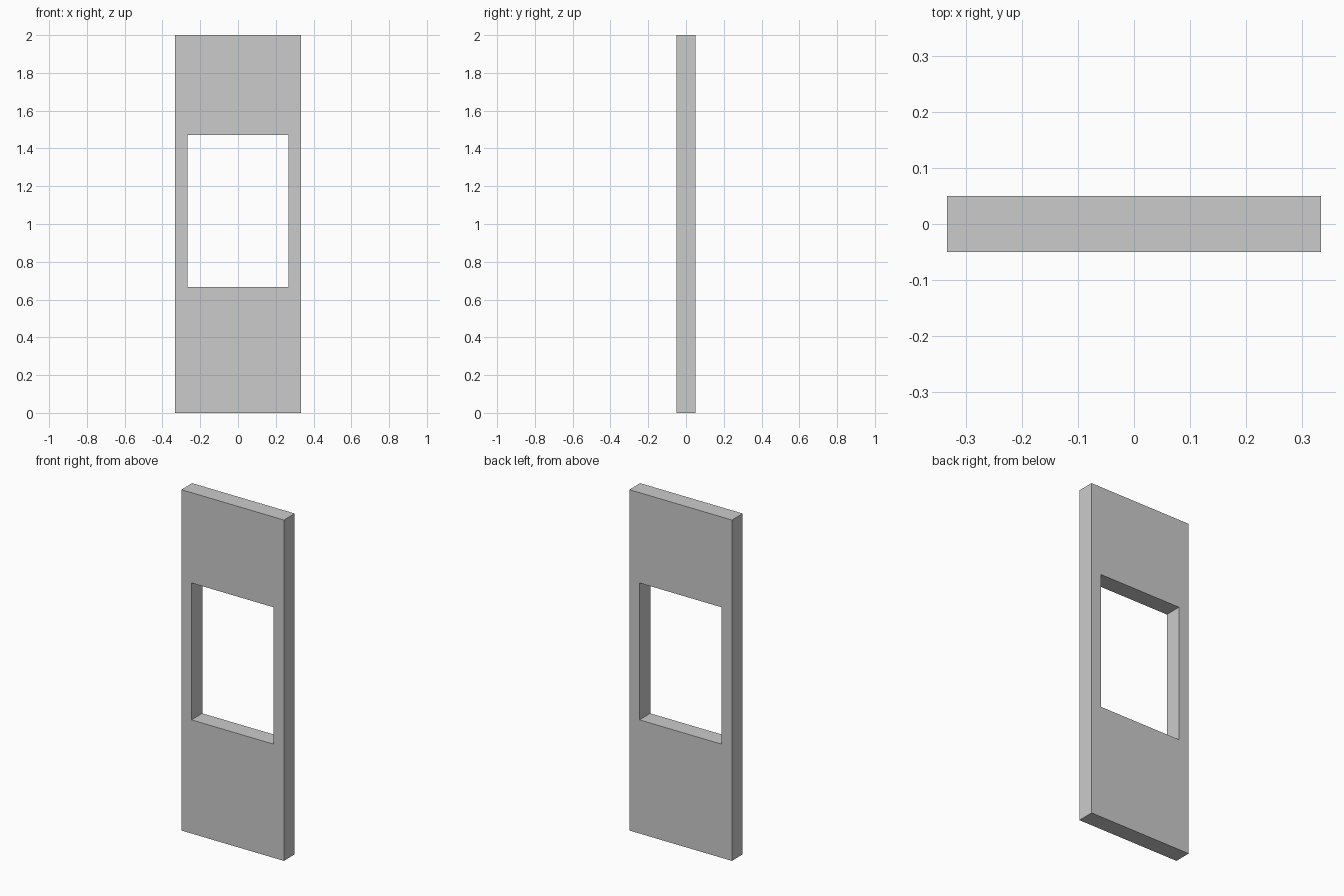
import bpy, bmesh

if "Cube" in bpy.data.objects:
    bpy.data.objects.remove(bpy.data.objects["Cube"])

HALF_T = 0.05


def ring(bm, half_w, z0, z1, y):
    """Closed rectangular loop in the XZ plane."""
    return [bm.verts.new((x, y, z)) for x, z in
            ((-half_w, z0), (half_w, z0), (half_w, z1), (-half_w, z1))]


# Wall panel with a rectangular window opening
bm = bmesh.new()
loops = [ring(bm, 0.333, 0.0, 2.0, -HALF_T),    # outer front
         ring(bm, 0.267, 0.667, 1.47, -HALF_T),  # opening front
         ring(bm, 0.267, 0.667, 1.47, HALF_T),   # opening back
         ring(bm, 0.333, 0.0, 2.0, HALF_T)]      # outer back
for a, b in zip(loops, loops[1:] + loops[:1]):
    for i in range(4):
        j = (i + 1) % 4
        bm.faces.new((a[i], a[j], b[j], b[i]))
bmesh.ops.recalc_face_normals(bm, faces=bm.faces)

mesh = bpy.data.meshes.new("window_wall_panel")
bm.to_mesh(mesh)
bm.free()
panel = bpy.data.objects.new("window_wall_panel", mesh)
bpy.context.collection.objects.link(panel)
